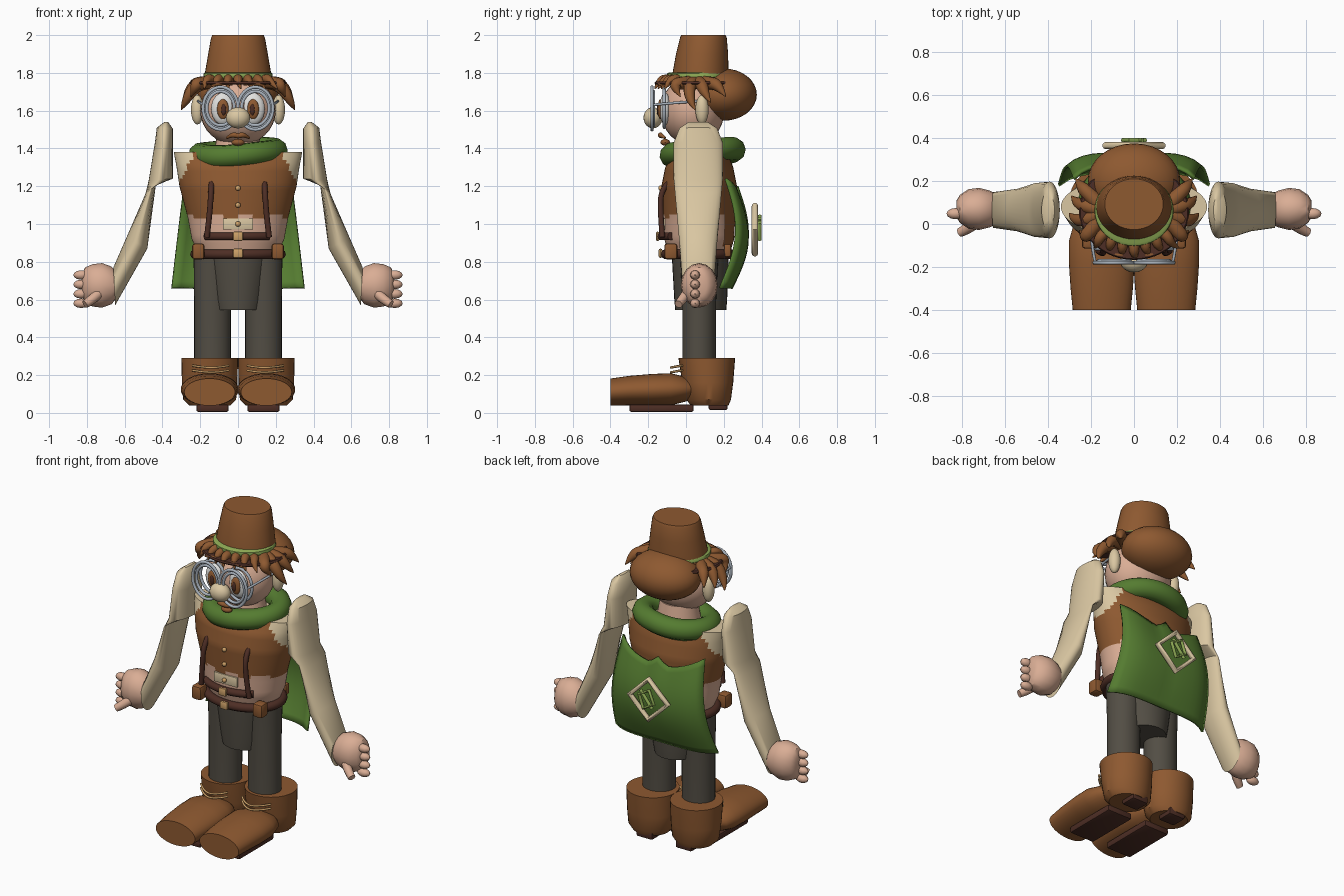
import bpy, bmesh
from math import sin, cos, pi, radians
from mathutils import Vector

cube = bpy.data.objects.get("Cube")
if cube:
    bpy.data.objects.remove(cube, do_unlink=True)


def material(name, *rgb):
    m = bpy.data.materials.new(name)
    m.use_nodes = True
    m.diffuse_color = (*rgb, 1)
    bsdf = next(n for n in m.node_tree.nodes if n.type == 'BSDF_PRINCIPLED')
    bsdf.inputs["Base Color"].default_value = (*rgb, 1)
    return m


LEATHER = material("leather brown", .27, .1, .03)
DARK = material("dark brown", .075, .027, .018)
GREEN = material("forest green", .09, .2, .03)
LIME = material("light green", .27, .4, .09)
CREAM = material("cream cloth", .7, .57, .36)
SKIN = material("skin", .7, .42, .3)
GREY = material("trouser grey", .085, .075, .058)
METAL = material("pale metal", .4, .45, .51)
GOLD = material("buckle gold", .62, .36, .14)
WHITE = material("eye white", .75, .75, .73)
SIDES = (("left", 1), ("right", -1))


def finish(name, bm, *mats):
    bmesh.ops.recalc_face_normals(bm, faces=bm.faces)
    me = bpy.data.meshes.new(name)
    bm.to_mesh(me)
    bm.free()
    ob = bpy.data.objects.new(name, me)
    bpy.context.collection.objects.link(ob)
    for m in mats:
        me.materials.append(m)
    return ob


def loft(name, sections, *mats, n=28):
    """Skin elliptical sections given as (centre, half axis, half axis)."""
    bm = bmesh.new()
    rings = []
    for c, u, v in sections:
        c, u, v = Vector(c), Vector(u), Vector(v)
        rings.append([bm.verts.new(c + u * cos(2 * pi * i / n) + v * sin(2 * pi * i / n))
                      for i in range(n)])
    for a, b in zip(rings, rings[1:]):
        for i in range(n):
            j = (i + 1) % n
            bm.faces.new((a[i], a[j], b[j], b[i]))
    bm.faces.new(rings[0])
    bm.faces.new(rings[-1])
    return finish(name, bm, *mats)


def stack(name, rows, *mats, x=0, n=32):
    """Upright loft from rows of (z, x radius, y radius, y centre)."""
    return loft(name, [((x, cy, z), (rx, 0, 0), (0, ry, 0)) for z, rx, ry, cy in rows], *mats, n=n)


def ball(name, at, size, mat, n=24):
    bm = bmesh.new()
    bmesh.ops.create_uvsphere(bm, u_segments=n, v_segments=n // 2, radius=1)
    bmesh.ops.scale(bm, vec=size, verts=bm.verts)
    bmesh.ops.translate(bm, vec=at, verts=bm.verts)
    return finish(name, bm, mat)


def block(name, at, size, mat, bevel=.01):
    bm = bmesh.new()
    bmesh.ops.create_cube(bm, size=1)
    bmesh.ops.scale(bm, vec=size, verts=bm.verts)
    bmesh.ops.bevel(bm, geom=bm.edges[:], offset=bevel, segments=2, profile=.5, affect='EDGES')
    bmesh.ops.translate(bm, vec=at, verts=bm.verts)
    return finish(name, bm, mat)


def tube(name, points, r, mat, closed=False, taper=None, smooth=True):
    cu = bpy.data.curves.new(name, 'CURVE')
    cu.dimensions = '3D'
    cu.bevel_depth, cu.bevel_resolution, cu.resolution_u = r, 3, 4
    cu.use_fill_caps = True
    sp = cu.splines.new('NURBS' if smooth else 'POLY')
    sp.points.add(len(points) - 1)
    for i, (p, q) in enumerate(zip(sp.points, points)):
        p.co = (*q, 1)
        p.radius = taper[i] if taper else 1
    sp.use_cyclic_u = closed
    if smooth:
        sp.use_endpoint_u, sp.order_u = not closed, 3
    cu.materials.append(mat)
    ob = bpy.data.objects.new(name, cu)
    bpy.context.collection.objects.link(ob)
    bpy.ops.object.select_all(action='DESELECT')
    ob.select_set(True)
    bpy.context.view_layer.objects.active = ob
    bpy.ops.object.convert(target='MESH')
    return bpy.context.object


def oval(c, u, v, n=36, start=0, end=2 * pi):
    c, u, v = Vector(c), Vector(u), Vector(v)
    return [c + u * cos(t) + v * sin(t) for t in (start + (end - start) * i / n for i in range(n))]


# Torso: one shell, coloured as bare belly, vest and shirt
keys = [(.82, .2, .155, .07), (.92, .245, .185, .07), (1.03, .265, .19, .07),
        (1.2, .31, .2, .07), (1.3, .325, .18, .07), (1.38, .34, .14, .08)]
rows = []
for a, b in zip(keys, keys[1:]):
    steps = max(1, round((b[0] - a[0]) / .02))
    rows += [tuple(p + (q - p) * i / steps for p, q in zip(a, b)) for i in range(steps)]
torso = stack("torso", rows + [keys[-1]], SKIN, LEATHER, CREAM, n=64)
for f in torso.data.polygons:
    x, y, z = f.center
    hem = .86 if y > .2 else 1.04 + .015 * sin(x * 40)
    shirt = z > 1.375 or (z > 1.2 and abs(x) > .3 - .5 * (z - 1.24) and y < .2)
    f.material_index = 2 if shirt else 1 if z > hem else 0
block("shirt_tail", (0, -.118, 1.0), (.16, .014, .06), CREAM, .004)
stack("neck", [(1.36, .13, .12, .07), (1.48, .11, .1, .07)], SKIN)
tube("scarf", [p + Vector((0, 0, .012 * sin(9 * p.x))) for p in
               oval((0, .088, 1.378), (.202, 0, 0), (0, .167, .015))], .062, GREEN, True)
for i, z in enumerate((1.19, 1.1, 1.0)):
    ball(f"button_{i}", (0, -.135, z), (.014, .012, .014), GOLD, 12)

# Belts, braces and pouches
tube("belt", oval((0, .07, .84), (.228, 0, 0), (0, .178, 0)), .026, DARK, True)
tube("upper_belt", oval((0, .07, .935), (.24, 0, 0), (0, .2, 0), 14, 1.25 * pi, 1.77 * pi), .022, DARK)
block("belt_buckle", (0, -.135, .845), (.055, .02, .05), GOLD)
block("upper_buckle", (0, -.15, .935), (.055, .02, .05), GOLD)
for side, s in SIDES:
    tube(f"{side}_brace", [(s * .14, -.09, 1.22), (s * .142, -.135, 1.18),
                           (s * .15, -.135, 1.05), (s * .165, -.125, .93)], .015, DARK)
    block(f"{side}_pouch", (s * .21, -.08, .855), (.065, .07, .085), LEATHER, .015)
    block(f"{side}_rear_pouch", (s * .16, .22, .86), (.06, .04, .07), LEATHER, .012)

# Cape: bowed sheet with a scalloped top
bm = bmesh.new()
N = 16
grid = []
for j in range(N + 1):
    v = j / N
    row = []
    for i in range(N + 1):
        u = 2 * i / N - 1
        top = 1.15 + .09 * u * u + .05 * max(0, 1 - 5 * abs(u))
        y = .27 - .03 * v + .07 * sin(pi * v) - .06 * abs(u) ** 5
        row.append(bm.verts.new((u * (.28 + .07 * v), y, top + (.66 - top) * v)))
    grid.append(row)
for j in range(N):
    for i in range(N):
        bm.faces.new((grid[j][i], grid[j][i + 1], grid[j + 1][i + 1], grid[j + 1][i]))
cape = finish("cape", bm, GREEN)
mod = cape.modifiers.new("thickness", 'SOLIDIFY')
mod.thickness, mod.offset = .014, 0

# Patch on the cape: diamond border with a small slanted motif
tube("patch_border", oval((0, .365, .97), (.13, 0, 0), (0, 0, .125), 4), .017, CREAM, True, smooth=False)
tube("patch_motif", oval((0, .39, .98), (.05, 0, .02), (-.02, 0, .06), 4), .011, LIME, True, smooth=False)
tube("patch_bar", [(-.04, .39, .93), (.04, .39, 1.03)], .01, LIME, smooth=False)

# Trousers
stack("hips", [(.545, .13, .135, .078), (.6, .142, .14, .078), (.83, .18, .15, .075)], GREY)
for side, s in SIDES:
    stack(f"{side}_leg", [(.25, .097, .088, .07), (.6, .097, .09, .07), (.82, .1, .1, .07)], GREY, x=s * .135)

# Arms, hands and boots
arm = [(.37, 1.54, .39, 1.54, .05), (.345, 1.505, .43, 1.51, .1), (.345, 1.42, .44, 1.43, .132),
       (.345, 1.24, .473, 1.23, .13), (.435, 1.205, .49, 1.16, .125),
       (.48, .87, .59, .93, .1), (.65, .57, .66, .77, .083)]
palm = [(.64, .065, .07), (.67, .1, .085), (.72, .118, .098), (.77, .112, .092), (.81, .095, .065), (.825, .06, .04)]
toe = [(-.4, .135, .072, .11), (-.3, .145, .078, .118), (-.18, .153, .084, .122), (-.08, .153, .085, .125),
       (0, .13, .065, .125), (.08, .05, .02, .13)]
for side, s in SIDES:
    loft(f"{side}_arm", [((s * (a + c) / 2, .065, (b + d) / 2), (s * (c - a) / 2, 0, (d - b) / 2), (0, r, 0))
                         for a, b, c, d, r in arm], CREAM)
    loft(f"{side}_hand", [((s * x, .07, .675), (0, 0, h), (0, w, 0)) for x, h, w in palm], SKIN, n=16)
    for i in range(4):
        ball(f"{side}_finger_{i}", (s * .83, .048, .73 - .05 * i), (.042, .026, .025), SKIN, 12)
    tube(f"{side}_thumb", [(s * .73, .01, .64), (s * .77, -.02, .6), (s * .81, -.04, .575)],
         .027, SKIN, taper=(1, 1, .8))
    stack(f"{side}_boot", [(.04, .11, .1, .125), (.07, .14, .118, .12), (.16, .147, .135, .115),
                           (.29, .15, .15, .11)], LEATHER, x=s * .15)
    loft(f"{side}_boot_toe", [((s * .15, y, z), (w, 0, 0), (0, 0, h)) for y, w, h, z in toe], LEATHER, n=32)
    block(f"{side}_sole", (s * .135, -.13, .025), (.17, .34, .04), DARK)
    block(f"{side}_heel", (s * .135, .17, .04), (.11, .1, .05), DARK)
    for i, z in enumerate((.215, .24)):
        tube(f"{side}_lace_{i}", [(s * .05, -.03, z + .01), (s * .1, -.08, z), (s * .18, -.08, z),
                                  (s * .24, -.02, z + .01)], .006, GOLD)

# Head and face
ball("head", (0, .035, 1.6), (.2, .168, .185), SKIN, 32)
ball("nose", (0, -.175, 1.562), (.064, .05, .056), CREAM)
tube("moustache", [(-.06, -.11, 1.455), (-.03, -.14, 1.475), (0, -.13, 1.465),
                   (.03, -.14, 1.475), (.06, -.11, 1.455)], .014, LEATHER, taper=(.4, 1, 1, 1, .4))
ball("chin_tuft", (0, -.11, 1.432), (.035, .025, .018), LEATHER, 16)
for side, s in SIDES:
    ball(f"{side}_ear", (s * .215, .085, 1.605), (.034, .035, .078), CREAM)
    ball(f"{side}_eye", (s * .08, -.11, 1.61), (.062, .03, .085), WHITE)
    ball(f"{side}_iris", (s * .08, -.135, 1.608), (.031, .015, .053), LEATHER)
    ball(f"{side}_pupil", (s * .076, -.147, 1.605), (.013, .008, .03), DARK, 12)
    for part, y, a, b in (("rim", -.18, .093, .113), ("inner_rim", -.172, .073, .09), ("back_rim", -.115, .085, .1)):
        tube(f"{side}_glasses_{part}", oval((s * .092, y, 1.612), (a, 0, 0), (0, 0, b)), .009, METAL, True)
    tube(f"{side}_glasses_arm", [(s * .18, -.18, 1.63), (s * .2, -.09, 1.64), (s * .21, .06, 1.65)], .007, METAL)
    tube(f"{side}_eyebrow", [(s * .03, -.14, 1.74), (s * .08, -.155, 1.755), (s * .14, -.12, 1.73)],
         .014, LEATHER, taper=(.6, 1, .4))
    # Swept side locks
    for i, (y, z, reach) in enumerate(((-.06, 1.69, .25), (.02, 1.62, .3), (.1, 1.66, .29), (.18, 1.69, .27))):
        tube(f"{side}_lock_{i}", [(s * .13, .06, 1.75), (s * .215, y * .8, 1.75), (s * (reach - .02), y, z + .03),
                                  (s * reach, y + .03, z - .015)], .036, LEATHER, taper=(1, 1, .7, .08))

# Hair and fringe
ball("back_hair", (0, .2, 1.685), (.215, .175, .138), LEATHER, 32)
for i in range(7):
    x = (i - 3) * .05
    y = abs(x) * .35
    tube(f"fringe_{i}", [(x * .8, -.03, 1.75), (x, -.1 + y, 1.775), (x * 1.15, -.145 + y, 1.755),
                         (x * 1.3 + .015, -.165 + y, 1.715)], .026, LEATHER, taper=(1, 1, .8, .1))

# Hat
stack("hat_brim", [(1.738, .25, .222, .06), (1.745, .256, .227, .06), (1.754, .25, .222, .06)], DARK, n=48)
stack("hat_crown", [(1.75, .178, .15, .075), (1.8, .175, .148, .077), (1.9, .158, .138, .085),
                    (1.985, .143, .124, .092), (2, .136, .118, .092)], LEATHER, n=40)
stack("hat_band", [(1.77, .178, .16, .062), (1.778, .184, .165, .062), (1.796, .182, .163, .062),
                   (1.803, .174, .155, .065)], LIME, n=40)

# Shading
bpy.ops.object.select_all(action='DESELECT')
for ob in bpy.context.scene.objects:
    if ob.type == 'MESH':
        ob.select_set(True)
        bpy.context.view_layer.objects.active = ob
bpy.ops.object.shade_smooth_by_angle(angle=radians(40))
